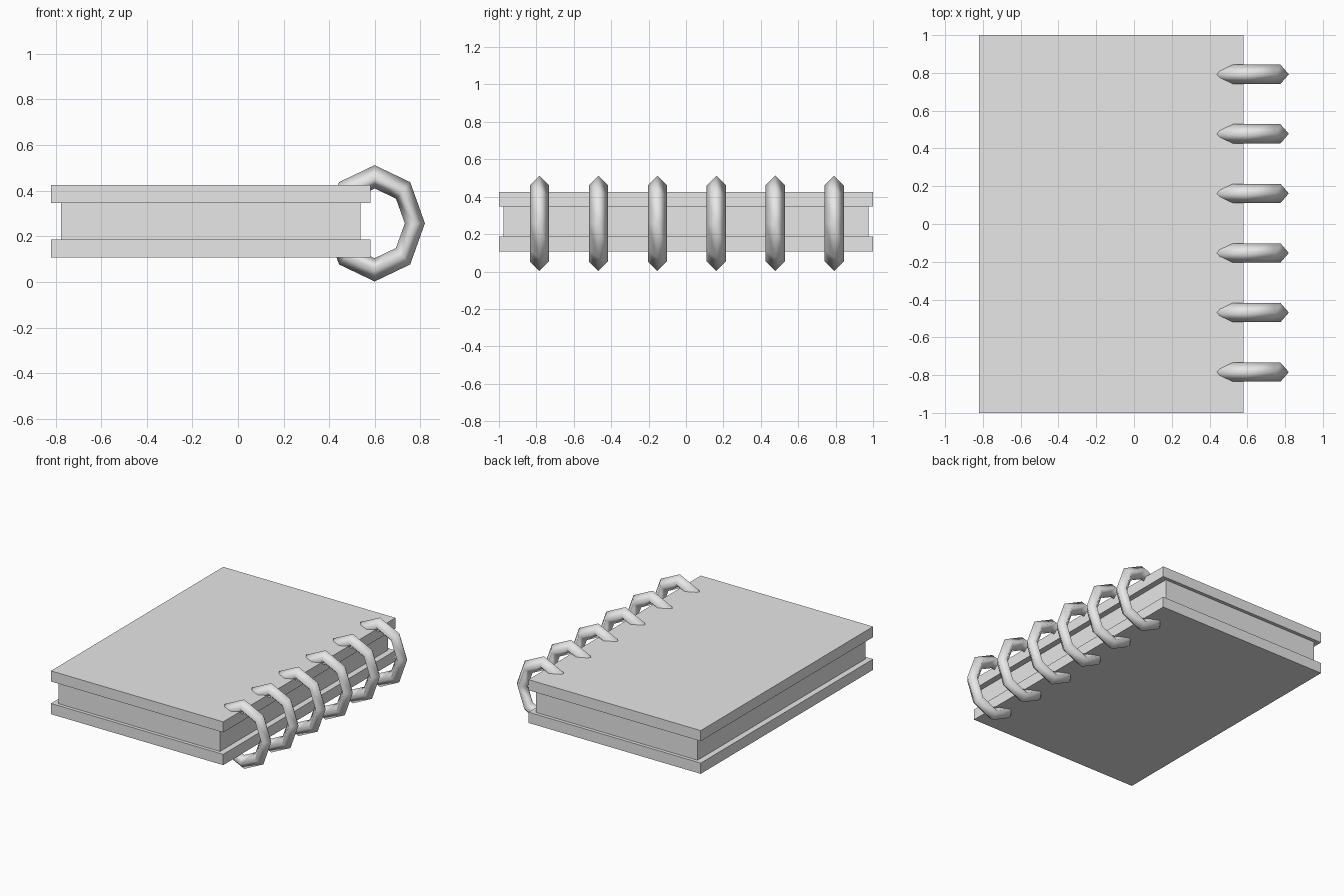
import bpy
import math

if "Cube" in bpy.data.objects:
    bpy.data.objects.remove(bpy.data.objects["Cube"])

grey = bpy.data.materials.new("plain grey")
grey.diffuse_color = (0.8, 0.8, 0.8, 1)
grey.use_nodes = True
grey.node_tree.nodes["Principled BSDF"].inputs["Base Color"].default_value = grey.diffuse_color


def box(name, x, y, z):
    """Box from (min, max) ranges on each axis."""
    bpy.ops.mesh.primitive_cube_add(size=1, location=[sum(r) / 2 for r in (x, y, z)])
    ob = bpy.context.object
    ob.name = name
    ob.scale = [r[1] - r[0] for r in (x, y, z)]
    bpy.ops.object.transform_apply(location=False, rotation=False, scale=True)
    ob.data.materials.append(grey)


# Covers and the slightly smaller page block
box("bottom_cover", (-0.82, 0.58), (-1, 1), (0.107, 0.186))
box("top_cover", (-0.82, 0.58), (-1, 1), (0.347, 0.425))
box("page_block", (-0.777, 0.536), (-0.975, 0.975), (0.186, 0.347))

# Binding rings: eight-sided loops with a diamond section, slightly narrow in x
for i in range(6):
    bpy.ops.mesh.primitive_torus_add(
        major_segments=8, minor_segments=4, major_radius=0.204, minor_radius=0.051,
        location=(0.599, -0.784 + 0.3153 * i, 0.257), rotation=(math.pi / 2, 0, 0))
    ring = bpy.context.object
    ring.name = f"binding_ring_{i + 1}"
    ring.scale = (0.865, 1, 1)
    bpy.ops.object.transform_apply(location=False, rotation=True, scale=True)
    bpy.ops.object.shade_smooth()
    ring.data.materials.append(grey)
